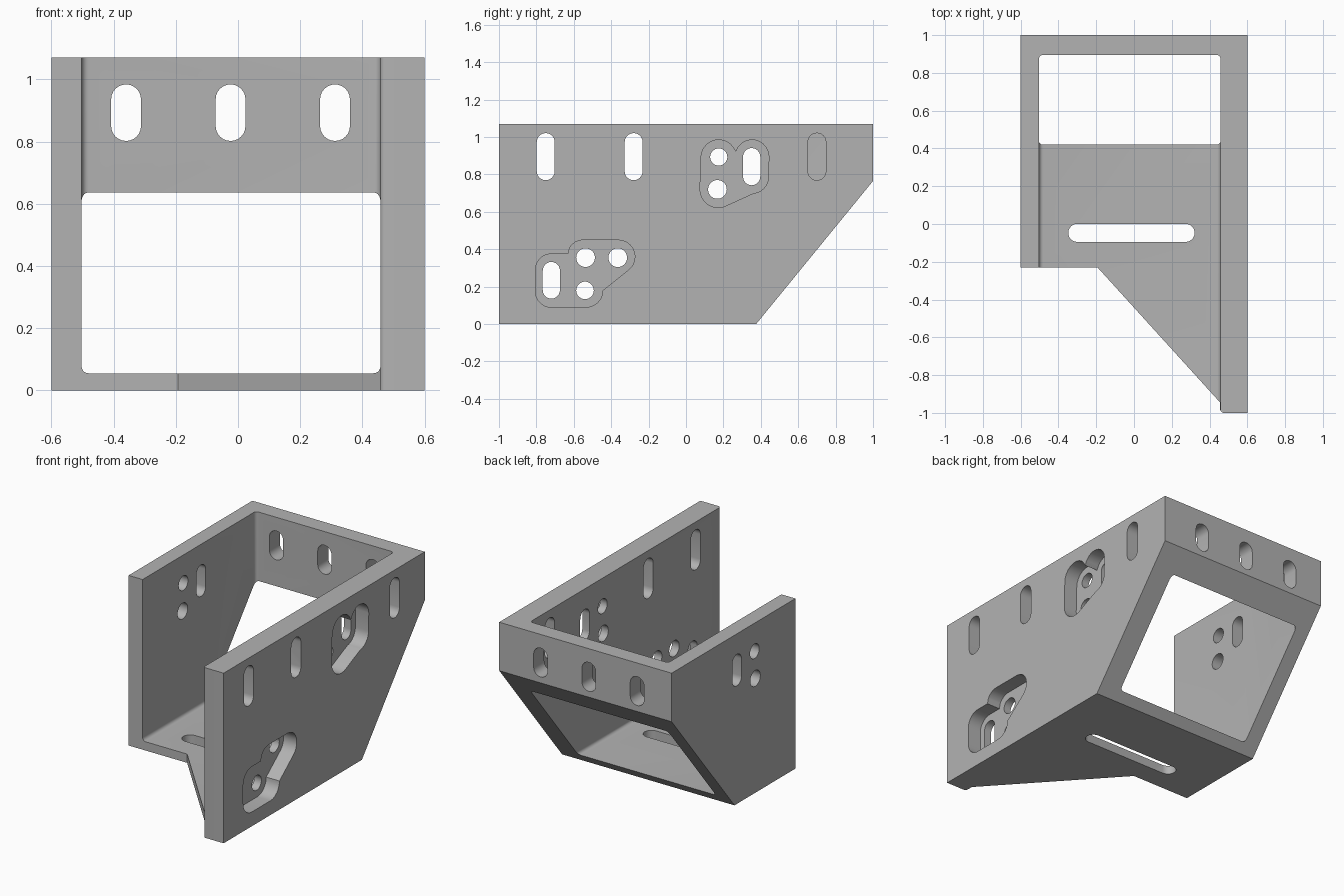
import bpy, bmesh, math

if "Cube" in bpy.data.objects:
    bpy.data.objects.remove(bpy.data.objects["Cube"])

grey = bpy.data.materials.new("plain grey")
grey.diffuse_color = (0.45, 0.45, 0.45, 1)
grey.use_nodes = True
grey.node_tree.nodes["Principled BSDF"].inputs["Base Color"].default_value = grey.diffuse_color


def arc(cu, cv, r, a0, a1, n=10):
    """Points on an arc, angles in degrees."""
    angles = [math.radians(a0 + (a1 - a0) * i / n) for i in range(n + 1)]
    return [(cu + r * math.cos(a), cv + r * math.sin(a)) for a in angles]


def slot(u0, v0, u1, v1, r):
    """Rounded slot between two end centres."""
    a = math.degrees(math.atan2(v1 - v0, u1 - u0))
    return arc(u1, v1, r, a - 90, a + 90, 12) + arc(u0, v0, r, a + 90, a + 270, 12)


def circle(u, v, r, n=28):
    return arc(u, v, r, 0, 360, n)[:-1]


def face_outward(bm):
    """Consistent normals that enclose a positive volume."""
    bmesh.ops.recalc_face_normals(bm, faces=bm.faces[:])
    if bm.calc_volume(signed=True) < 0:
        bmesh.ops.reverse_faces(bm, faces=bm.faces[:])


def prism(name, pts, axis, lo, hi):
    """Extrude a closed 2D outline along one axis."""
    place = {"x": lambda u, v, t: (t, u, v),
             "y": lambda u, v, t: (u, t, v),
             "z": lambda u, v, t: (u, v, t)}[axis]
    bm = bmesh.new()
    a = [bm.verts.new(place(u, v, lo)) for u, v in pts]
    b = [bm.verts.new(place(u, v, hi)) for u, v in pts]
    bm.faces.new(a[::-1])
    bm.faces.new(b)
    for i in range(len(pts)):
        j = (i + 1) % len(pts)
        bm.faces.new((a[i], a[j], b[j], b[i]))
    face_outward(bm)
    mesh = bpy.data.meshes.new(name)
    bm.to_mesh(mesh)
    bm.free()
    mesh.materials.append(grey)
    ob = bpy.data.objects.new(name, mesh)
    bpy.context.collection.objects.link(ob)
    return ob


def volume(mesh):
    bm = bmesh.new()
    bm.from_mesh(mesh)
    v = bm.calc_volume(signed=True)
    bm.free()
    return v


def cut(ob, cutter):
    """Subtract the cutter, trying each solver until the result is sound."""
    before = volume(ob.data)
    for solver in ('EXACT', 'MANIFOLD', 'FLOAT'):
        mod = ob.modifiers.new("cut", 'BOOLEAN')
        mod.operation = 'DIFFERENCE'
        mod.solver = solver
        mod.object = cutter
        bpy.context.view_layer.update()
        graph = bpy.context.evaluated_depsgraph_get()
        mesh = bpy.data.meshes.new_from_object(ob.evaluated_get(graph))
        ob.modifiers.remove(mod)
        if before * 0.1 < volume(mesh) < before - 1e-6:
            ob.data = mesh
            break
    cutter.hide_render = True
    bpy.data.objects.remove(cutter)


# Bracket block: floor outline with a slanted front and a long right arm
plan = [(-0.6, -0.23), (-0.193, -0.23), (0.456, -0.945)]
plan += arc(0.476, -0.98, 0.02, 180, 270, 5)
plan += [(0.6, -1), (0.6, 1), (-0.6, 1)]
bracket = prism("bracket", plan, "z", 0, 1.07)

# Open cavity with rounded inner corners
cavity = prism("cavity_cutter", [(-0.503, -1.2), (0.458, -1.2), (0.458, 0.895), (-0.503, 0.895)],
               "z", 0.055, 1.3)
bm = bmesh.new()
bm.from_mesh(cavity.data)
rounded = []
for e in bm.edges:
    p, q = (v.co for v in e.verts)
    upright_back = min(p.y, q.y) > 0.8 and abs(p.z - q.z) > 0.5
    floor_side = max(p.z, q.z) < 0.1 and abs(p.y - q.y) > 0.5
    if upright_back or floor_side:
        rounded.append(e)
bmesh.ops.bevel(bm, geom=rounded, offset=0.022, segments=5, profile=0.5, affect='EDGES')
face_outward(bm)
bm.to_mesh(cavity.data)
bm.free()
cutters = [cavity]

# Sloping lower back
cutters.append(prism("slope_cutter", [(0.2933, -0.1), (1.1, -0.1), (1.1, 0.8874)], "x", -0.8, 0.8))

# Recessed pockets on the outside of the right wall
upper = (arc(0.172, 0.72, 0.097, 180, 298) + arc(0.353, 0.787, 0.088, 275, 360)
         + arc(0.353, 0.895, 0.09, 2, 160) + arc(0.175, 0.89, 0.095, 20, 180))
lower = (arc(-0.72, 0.175, 0.085, 180, 270) + arc(-0.535, 0.18, 0.09, 270, 360)
         + arc(-0.362, 0.36, 0.089, -55, 90) + arc(-0.55, 0.366, 0.083, 90, 150)
         + [(-0.63, 0.375)] + arc(-0.72, 0.29, 0.085, 90, 180))
for pts in (upper, lower):
    cutters.append(prism("pocket_cutter", pts, "x", 0.508, 0.7))

# Holes running through both side walls
for pts in (circle(0.175, 0.893, 0.046), circle(0.168, 0.72, 0.05),
            slot(0.351, 0.788, 0.351, 0.895, 0.046)):
    cutters.append(prism("side_hole_cutter", pts, "x", -0.8, 0.8))

# Holes through the right wall only
right_holes = [slot(y, 0.817, y, 0.973, 0.048) for y in (-0.75, -0.28, 0.70)]
right_holes += [circle(-0.537, 0.355, 0.05), circle(-0.365, 0.355, 0.05),
                circle(-0.54, 0.18, 0.047), slot(-0.72, 0.182, -0.72, 0.286, 0.046)]
for pts in right_holes:
    cutters.append(prism("right_hole_cutter", pts, "x", 0.2, 0.8))

# Back wall slots and the long floor slot
for x in (-0.36, -0.024, 0.312):
    cutters.append(prism("back_slot_cutter", slot(x, 0.85, x, 0.936, 0.048), "y", 0.7, 1.2))
cutters.append(prism("floor_slot_cutter", slot(-0.3, -0.047, 0.273, -0.047, 0.048), "z", -0.2, 0.3))

# Cut everything, leaving only the finished bracket
for c in cutters:
    cut(bracket, c)

bpy.ops.object.select_all(action='DESELECT')
bracket.select_set(True)
bpy.context.view_layer.objects.active = bracket
bpy.ops.object.shade_smooth_by_angle(angle=math.radians(30))
